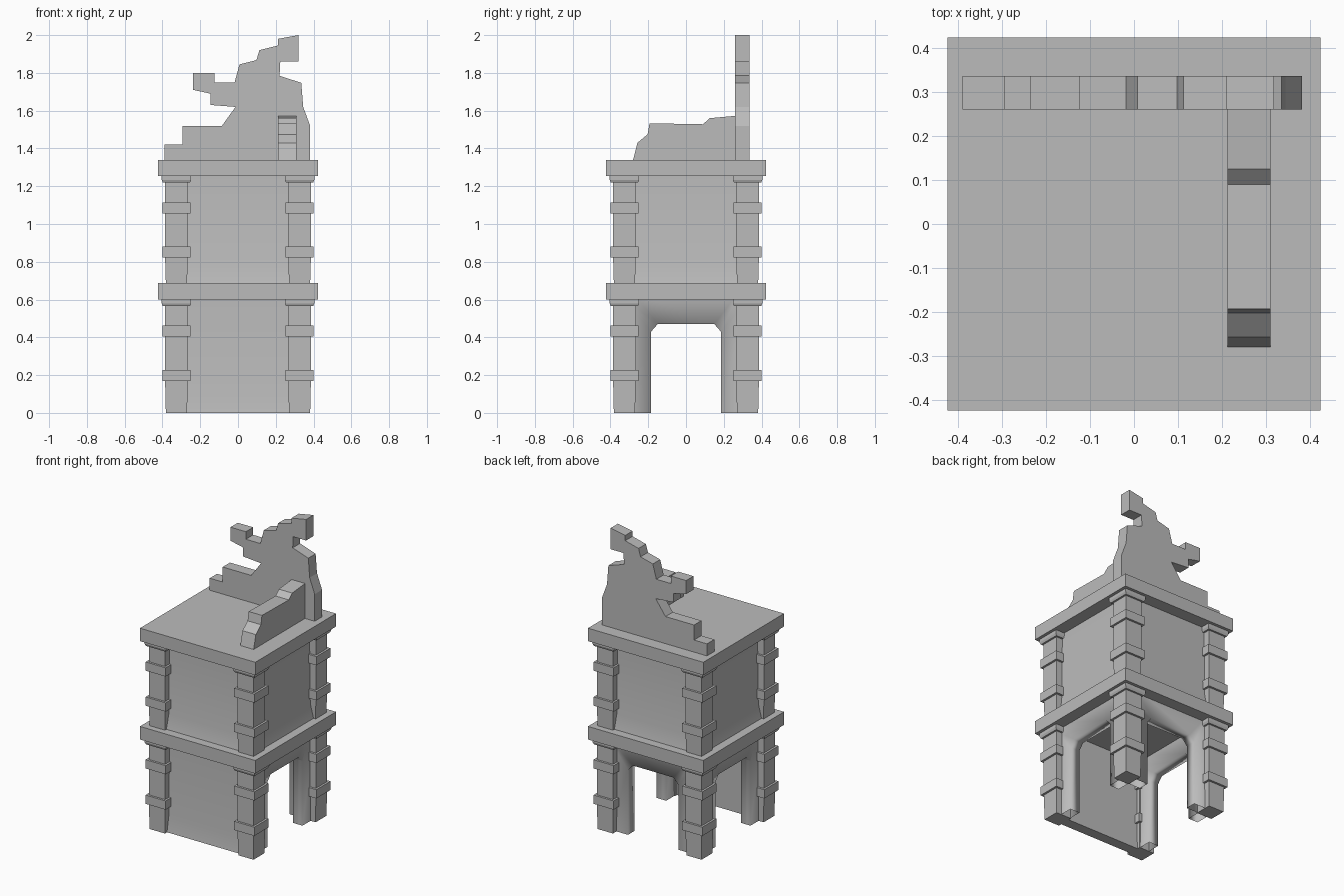
import bpy, bmesh, math
from mathutils import Matrix, Vector

cube = bpy.data.objects.get("Cube")
if cube:
    bpy.data.objects.remove(cube, do_unlink=True)

stone = bpy.data.materials.new("grey_stone")
stone.use_nodes = True
stone.diffuse_color = (0.5, 0.5, 0.5, 1)
stone.node_tree.nodes["Principled BSDF"].inputs["Base Color"].default_value = (0.5, 0.5, 0.5, 1)


def finish(name, bm, smooth_angle=None):
    """Turn a bmesh into a named stone object."""
    bmesh.ops.recalc_face_normals(bm, faces=bm.faces)
    mesh = bpy.data.meshes.new(name)
    bm.to_mesh(mesh)
    bm.free()
    mesh.materials.append(stone)
    obj = bpy.data.objects.new(name, mesh)
    bpy.context.collection.objects.link(obj)
    if smooth_angle:
        bpy.ops.object.select_all(action="DESELECT")
        obj.select_set(True)
        bpy.context.view_layer.objects.active = obj
        bpy.ops.object.shade_smooth_by_angle(angle=math.radians(smooth_angle))
    return obj


def prism(name, points, axis, start, end, turn=0, smooth_angle=None):
    """Extrude an outline (u, z) along x or y, then turn it about z."""
    bm = bmesh.new()

    def place(u, z):
        return (start, u, z) if axis == "x" else (u, start, z)

    face = bm.faces.new([bm.verts.new(place(u, z)) for u, z in points])
    grown = bmesh.ops.extrude_face_region(bm, geom=[face])["geom"]
    shift = Vector((end - start, 0, 0) if axis == "x" else (0, end - start, 0))
    bmesh.ops.translate(bm, vec=shift, verts=[g for g in grown if isinstance(g, bmesh.types.BMVert)])
    bmesh.ops.rotate(bm, matrix=Matrix.Rotation(turn, 3, "Z"), verts=bm.verts)
    return finish(name, bm, smooth_angle)


def square_loft(name, x, y, rings):
    """Stack square rings (half width, z) into a closed shaft."""
    bm = bmesh.new()
    loops = [[bm.verts.new((x + sx * h, y + sy * h, z))
              for sx, sy in ((-1, -1), (1, -1), (1, 1), (-1, 1))] for h, z in rings]
    for low, high in zip(loops, loops[1:]):
        for i in range(4):
            j = (i + 1) % 4
            bm.faces.new((low[i], low[j], high[j], high[i]))
    bm.faces.new(loops[0])
    bm.faces.new(loops[-1])
    return finish(name, bm)


def arch_wall(name, turn):
    """Wall with a chamfered doorway, softly shaded round the opening."""
    inner = [(-.185, 0), (-.185, .43), (-.15, .47)]
    outer = [(-.32, 0), (-.32, .6), (-.28, .64)]
    inner += [(-u, z) for u, z in reversed(inner)]
    outer += [(-u, z) for u, z in reversed(outer)]
    bm = bmesh.new()
    rails = [[bm.verts.new((u, y, z)) for u, z in pts]
             for pts, y in ((outer, -.345), (inner, -.345), (inner, -.275), (outer, -.275))]
    for a, b in zip(rails, rails[1:]):
        for i in range(len(a) - 1):
            bm.faces.new((a[i], a[i + 1], b[i + 1], b[i]))
    bmesh.ops.rotate(bm, matrix=Matrix.Rotation(turn, 3, "Z"), verts=bm.verts)
    return finish(name, bm, 120)


SHAFT, BAND, CAP = .06, .074, .078
CORNER = .326
QUARTER = math.pi / 2

# Floor slabs
square_loft("middle_slab", 0, 0, [(.424, .6), (.424, .687)])
square_loft("roof_slab", 0, 0, [(.424, 1.254), (.424, 1.34)])

# Banded corner pillars with flared caps, on both storeys
storeys = {"lower": (0, (.17, .405), .6), "upper": (.687, (.822, 1.055), 1.254)}
for storey, (base, bands, top) in storeys.items():
    rings = [(SHAFT - .004, base)]
    for z in bands:
        rings += [(SHAFT, z), (BAND, z), (BAND, z + .058), (SHAFT, z + .058)]
    rings += [(SHAFT, top - .035), (CAP - .006, top - .035), (CAP, top - .02), (CAP, top)]
    for side, sx in (("left", 1), ("right", -1)):
        for end, sy in (("front", -1), ("back", 1)):
            square_loft(f"{storey}_{end}_{side}_pillar", sx * CORNER, sy * CORNER, rings)

# Lower storey: closed front, doorways on the other sides
prism("lower_front_wall", [(-.36, 0), (-.345, .1), (-.34, .62), (-.29, .62), (-.29, 0)],
      "x", -.3, .3, smooth_angle=30)
for i, name in enumerate(("left", "back", "right"), 1):
    arch_wall(f"lower_{name}_doorway", i * QUARTER)

# Upper storey: closed panels with a sloping foot
panel = [(-.368, .68), (-.345, .78), (-.34, 1.27), (-.28, 1.27), (-.28, .68)]
for i, name in enumerate(("front", "left", "back", "right")):
    prism(f"upper_{name}_wall", panel, "x", -.3, .3, i * QUARTER, 30)

# Broken walls on the roof
back_ruin = [(-.39, 1.34), (-.39, 1.42), (-.295, 1.42), (-.295, 1.52), (-.085, 1.52),
             (-.013, 1.62), (-.145, 1.63), (-.145, 1.69), (-.237, 1.71), (-.237, 1.8),
             (-.124, 1.8), (-.124, 1.75), (-.018, 1.75), (.008, 1.845), (.098, 1.868),
             (.113, 1.92), (.211, 1.945), (.211, 1.98), (.319, 2), (.319, 1.86),
             (.224, 1.86), (.22, 1.785), (.335, 1.747), (.345, 1.62), (.382, 1.52), (.382, 1.34)]
prism("ruined_back_wall", back_ruin, "y", .26, .337)
side_ruin = [(-.28, 1.34), (-.257, 1.43), (-.203, 1.475), (-.193, 1.533), (.09, 1.528),
             (.125, 1.56), (.265, 1.573), (.265, 1.34)]
prism("ruined_side_wall", side_ruin, "x", .213, .311)
